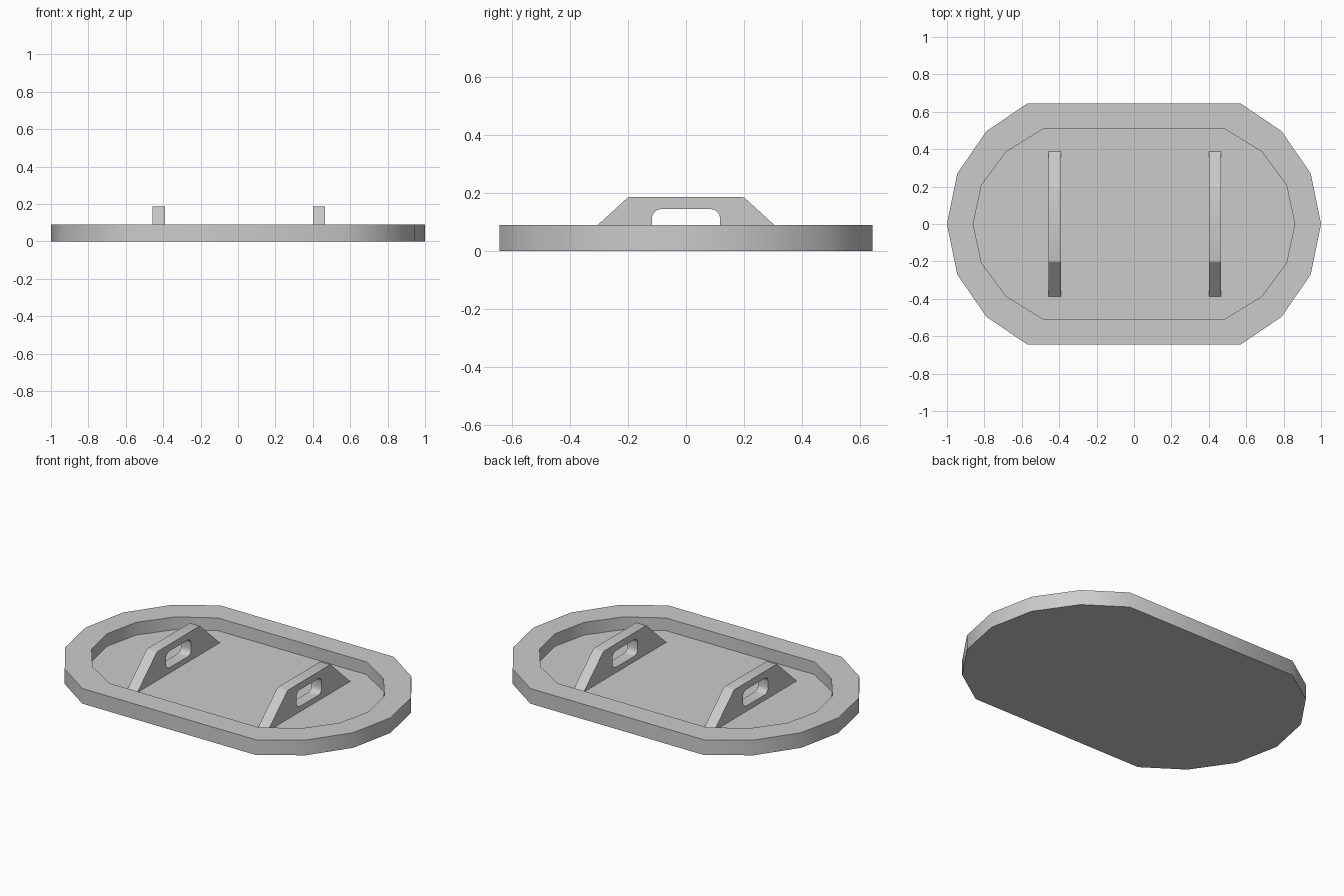
import bpy, bmesh
from math import cos, sin, pi, radians

if "Cube" in bpy.data.objects:
    bpy.data.objects.remove(bpy.data.objects["Cube"])


def finish(name, bm, angle):
    bmesh.ops.recalc_face_normals(bm, faces=bm.faces[:])
    mesh = bpy.data.meshes.new(name)
    bm.to_mesh(mesh)
    bm.free()
    obj = bpy.data.objects.new(name, mesh)
    bpy.context.collection.objects.link(obj)
    bpy.ops.object.select_all(action='DESELECT')
    obj.select_set(True)
    bpy.context.view_layer.objects.active = obj
    bpy.ops.object.shade_smooth_by_angle(angle=radians(angle))
    return obj


def four_way(quarter):
    """Mirror a quarter outline (starting on the x axis) into a closed loop."""
    right = [(x, -y) for x, y in reversed(quarter[1:])] + quarter
    return right + [(-x, -y) for x, y in right]


FLOOR = 0.015
RIM = 0.09

# Tray: faceted oval with a raised rim and sunken floor
outer = four_way([(1.0, 0), (0.945, 0.27), (0.79, 0.495), (0.57, 0.645)])
inner = four_way([(0.86, 0), (0.815, 0.208), (0.683, 0.387), (0.487, 0.507)])
bm = bmesh.new()
rings = [[bm.verts.new((x, y, z)) for x, y in loop]
         for loop, z in ((outer, 0), (outer, RIM), (inner, RIM), (inner, FLOOR))]
for a, b in zip(rings, rings[1:]):
    for i in range(len(a)):
        j = (i + 1) % len(a)
        bm.faces.new((a[i], a[j], b[j], b[i]))
bm.faces.new(rings[0])
bm.faces.new(rings[-1])
finish("tray", bm, 40)


def rounded_rect(w, z0, z1, r, steps=4):
    pts = []
    corners = ((w - r, z1 - r), (-w + r, z1 - r), (-w + r, z0 + r), (w - r, z0 + r))
    for k, (cy, cz) in enumerate(corners):
        for s in range(steps + 1):
            t = (k + s / steps) * pi / 2
            pts.append((cy + r * cos(t), cz + r * sin(t)))
    return pts


# Handles: trapezoid plates with a rounded grip slot
half = [(0.387, FLOOR), (0.207, 0.18), (0.203, 0.184), (0.196, 0.186)]
plate = half + [(-y, z) for y, z in reversed(half)]
slot = rounded_rect(0.118, 0.047, 0.145, 0.032)


def handle(name, x0, thickness=0.066):
    bm = bmesh.new()
    edges = []
    for loop in (plate, slot):
        vs = [bm.verts.new((x0, y, z)) for y, z in loop]
        edges += [bm.edges.new((vs[i - 1], vs[i])) for i in range(len(vs))]
    bmesh.ops.triangle_fill(bm, edges=edges, use_beauty=True, normal=(1, 0, 0))
    ext = bmesh.ops.extrude_face_region(bm, geom=bm.faces[:], use_keep_orig=True)
    moved = [g for g in ext["geom"] if isinstance(g, bmesh.types.BMVert)]
    bmesh.ops.translate(bm, verts=moved, vec=(thickness, 0, 0))
    return finish(name, bm, 35)


handle("left_handle", -0.456)
handle("right_handle", 0.400)
